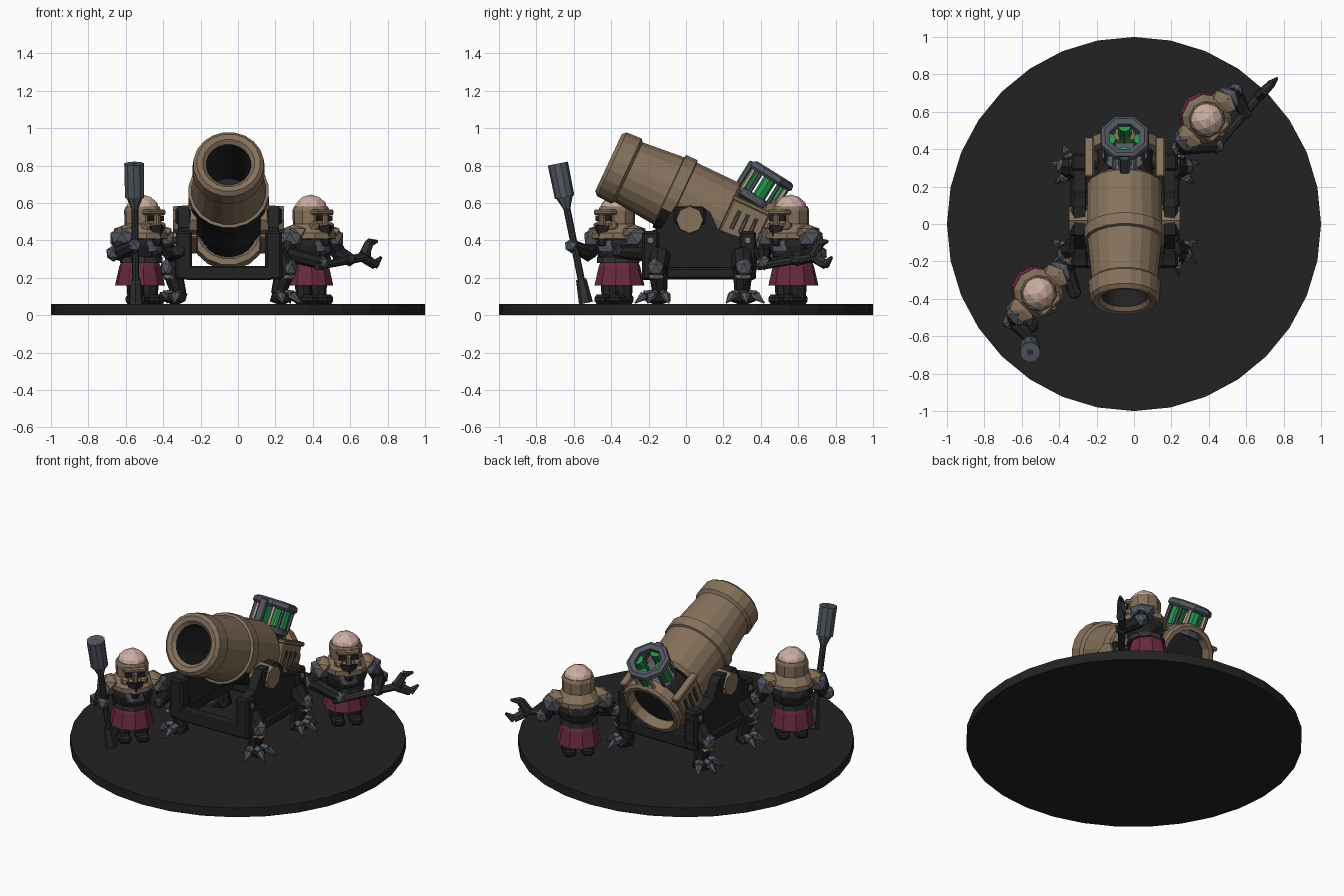
import bpy, bmesh, math
from mathutils import Matrix, Vector

if "Cube" in bpy.data.objects:
    bpy.data.objects.remove(bpy.data.objects["Cube"])


def material(name, r, g, b):
    m = bpy.data.materials.new(name)
    m.use_nodes = True
    m.diffuse_color = (r, g, b, 1)
    m.node_tree.nodes["Principled BSDF"].inputs["Base Color"].default_value = (r, g, b, 1)
    return m


BLACK = material("charcoal black", .016, .016, .016)
IRON = material("dark iron", .03, .032, .035)
GREY = material("steel grey", .085, .095, .115)
TAN = material("bronze tan", .235, .165, .105)
PINK = material("pale skin", .6, .42, .36)
RED = material("crimson cloth", .14, .022, .05)
GREEN = material("glowing green", .02, .28, .07)
T, R = Matrix.Translation, Matrix.Rotation
frame = Matrix()          # placement shared by the parts being built


def finish(name, bm, mat, local=Matrix()):
    bmesh.ops.remove_doubles(bm, verts=bm.verts, dist=.0002)
    bmesh.ops.recalc_face_normals(bm, faces=bm.faces)
    me = bpy.data.meshes.new(name)
    bm.to_mesh(me)
    bm.free()
    me.materials.append(mat)
    ob = bpy.data.objects.new(name, me)
    ob.matrix_world = frame @ local
    bpy.context.collection.objects.link(ob)
    return ob


def lathe(name, profile, mat, segs=16, local=Matrix()):
    """Revolve (height, radius) points about local z."""
    bm = bmesh.new()
    rings = [[bm.verts.new((r * math.cos(a), r * math.sin(a), z))
              for a in [math.tau * (i + .5) / segs for i in range(segs)]] for z, r in profile]
    for lo, hi in zip(rings, rings[1:]):
        for i in range(segs):
            j = (i + 1) % segs
            bm.faces.new((lo[i], lo[j], hi[j], hi[i]))
    return finish(name, bm, mat, local)


def rod(name, p, q, r0, r1, mat, segs=8):
    p, q = Vector(p), Vector(q)
    bm = bmesh.new()
    bmesh.ops.create_cone(bm, cap_ends=True, segments=segs, radius1=r0, radius2=r1, depth=(q - p).length)
    turn = (q - p).to_track_quat("Z", "Y").to_matrix().to_4x4()
    return finish(name, bm, mat, T((p + q) / 2) @ turn)


def ball(name, loc, size, mat, detail=2):
    bm = bmesh.new()
    bmesh.ops.create_icosphere(bm, subdivisions=detail, radius=1)
    bmesh.ops.scale(bm, vec=size, verts=bm.verts)
    return finish(name, bm, mat, T(loc))


def box(name, loc, size, mat, bevel=0, turn=Matrix()):
    bm = bmesh.new()
    bmesh.ops.create_cube(bm, size=1)
    bmesh.ops.scale(bm, vec=size, verts=bm.verts)
    if bevel:
        bmesh.ops.bevel(bm, geom=bm.edges[:], offset=bevel, segments=1, affect="EDGES")
    return finish(name, bm, mat, T(loc) @ turn)


def prism(name, outline, x0, x1, mat):
    """Extrude a (y, z) outline along x."""
    bm = bmesh.new()
    f = bm.faces.new([bm.verts.new((x0, y, z)) for y, z in outline])
    new = bmesh.ops.extrude_face_region(bm, geom=[f])["geom"]
    bmesh.ops.translate(bm, vec=(x1 - x0, 0, 0), verts=[v for v in new if isinstance(v, bmesh.types.BMVert)])
    return finish(name, bm, mat)


# Round base
rod("round_base", (0, 0, 0), (0, 0, .06), 1, 1, BLACK, 32)

# Mortar barrel, tilted up towards the front
CX = -.05
frame = T((CX, -.41, .813)) @ R(math.radians(-115), 4, "X")
barrel = lathe("barrel", [(.45, 0), (.45, .12), (.02, .12), (0, .14), (-.005, .17), (.015, .19), (.1, .195),
                          (.115, .178), (.35, .2), (.355, .216), (.42, .216), (.425, .202), (.68, .2),
                          (.7, .18), (.7, .15), (.87, .15), (.87, 0)], TAN, 20)
barrel.data.materials.append(BLACK)
for p in barrel.data.polygons:
    z, r = p.center.z, p.center.xy.length
    inside = z < .46 and r < .125
    if inside or z > .695 or (z > .38 and p.normal.y > .35):
        p.material_index = 1
lathe("breech_ring", [(.87, .15), (.85, .17), (.86, .2), (.92, .2), (.935, .185), (.935, .16), (.87, .155)], TAN, 16)
for s in (-1, 1):
    box("breech_panel", (s * .185, 0, .79), (.04, .24, .21), TAN, .008)
    for k in (-1, 0, 1):
        box("breech_slot", (s * .205, -.01, .79 + k * .05), (.008, .11, .025), IRON)
        rod("slot_pin", (s * .208, .04, .79 + k * .05), (s * .208, -.03, .79 + k * .05), .007, .007, TAN, 6)
    box("panel_rail", (s * .19, -.115, .79), (.05, .025, .23), TAN, .006)

# Caged power canister on the breech
frame = T((CX, .37, .6)) @ R(math.radians(-32), 4, "X")
lathe("canister_base", [(0, 0), (0, .12), (.035, .125), (.04, .1), (.04, 0)], GREY, 12)
lathe("canister_top", [(.145, .085), (.145, .125), (.16, .14), (.185, .135), (.195, .115), (.185, .085),
                       (.145, .085)], GREY, 8)
for i in range(12):
    a = math.tau * i / 12
    x, y = math.cos(a), math.sin(a)
    if i % 3 == 0:
        rod("green_tube", (x * .082, y * .082, .03), (x * .082, y * .082, .16), .036, .036, GREEN)
    else:
        rod("cage_post", (x * .115, y * .115, .02), (x * .115, y * .115, .16), .011, .011, (PINK, GREY)[i % 2], 6)
box("canister_hinge", (0, -.13, .1), (.05, .03, .16), GREY, .006)

# Carriage with cheeks, cross beams and trunnions
frame = T((CX, 0, 0))
cheek = [(-.2, .19), (.36, .19), (.38, .25), (.38, .39), (.25, .43), (.17, .46), (.13, .55), (.09, .58),
         (-.06, .58), (-.1, .52), (-.13, .47), (-.22, .44), (-.22, .25)]
for s in (-1, 1):
    prism("carriage_cheek", cheek, s * .21, s * .27, BLACK)
    box("cheek_plinth", (s * .25, .08, .225), (.085, .4, .06), BLACK, .01)
    box("bearing_block", (s * .245, .02, .53), (.08, .17, .09), BLACK, .012)
    rod("trunnion", (s * .17, .02, .51), (s * .297, .02, .51), .08, .072, TAN)
    for y in (-.19, .33):
        box("corner_post", (s * .24, y, .32), (.09, .09, .26), BLACK, .012)
        rod("post_stud", (s * .28, y, .4), (s * .292, y, .4), .022, .018, TAN, 6)
for y in (-.2, .33):
    box("cross_beam", (0, y, .225), (.46, .07, .075), BLACK, .008)

# Four clawed legs
for s in (-1, 1):
    for y, lean in ((-.14, -.55), (.3, .2)):
        out = Vector((s, lean, 0)).normalized()
        hip = Vector((s * .25, y, .33))
        knee = Vector((s * .285, y, .25)) + out * .02
        ankle = Vector((s * .265, y, .11))
        rod("thigh", hip, knee, .06, .055, BLACK)
        rod("shin", knee, ankle, .055, .04, BLACK)
        ball("knee_guard", knee + out * .025, (.045, .05, .055), GREY, 1)
        ball("knee_trim", knee - Vector((0, 0, .045)) + out * .015, (.045, .052, .02), TAN, 1)
        ball("paw", ankle + out * .02 - Vector((0, 0, .015)), (.07, .08, .045), BLACK, 1)
        for turn in (-50, 0, 50):
            d = R(math.radians(turn), 3, "Z") @ out
            base = ankle + d * .04
            mid = ankle + d * .085 - Vector((0, 0, .005))
            rod("toe", base, mid, .026, .026, GREY, 6)
            rod("claw", mid, ankle + d * .135 - Vector((0, 0, .045)), .026, .004, GREY, 6)


# Stocky crew members in masks and armour
def crew(x, y, hands):
    global frame
    frame = T((x, y, 0)) @ R(math.radians(45), 4, "Z")
    lathe("skirt", [(.29, 0), (.3, .095), (.26, .112), (.16, .135), (.165, .11), (.27, .08)], RED, 10,
          T((0, .02, 0)))
    lathe("belt", [(.28, .1), (.28, .115), (.31, .115), (.31, .1)], IRON, 10, T((0, .01, 0)))
    ball("torso", (0, 0, .37), (.13, .105, .12), BLACK)
    ball("chest_plate", (0, -.07, .37), (.075, .045, .065), GREY, 1)
    ball("back_plate", (0, .075, .39), (.1, .045, .07), IRON, 1)
    lathe("collar", [(.4, .09), (.41, .135), (.44, .135), (.49, .095), (.49, .07)], TAN, 10)
    lathe("helmet", [(.46, 0), (.46, .085), (.49, .098), (.56, .1), (.58, .092), (.58, 0)], TAN, 10)
    ball("bald_crown", (0, 0, .555), (.092, .092, .09), PINK)
    box("mask_brow", (0, -.085, .55), (.14, .05, .03), TAN, .008)
    box("mask_nose", (0, -.11, .505), (.03, .035, .07), TAN, .008)
    rod("beard", (0, -.085, .47), (0, -.11, .37), .06, .02, BLACK, 6)
    for s in (-1, 1):
        box("eye_socket", (s * .038, -.1, .518), (.04, .009, .028), BLACK)
        ball("mask_cheek", (s * .055, -.08, .475), (.03, .035, .03), TAN, 1)
        box("boot", (s * .055, -.02, .085), (.075, .14, .05), BLACK, .015)
        rod("lower_leg", (s * .055, 0, .09), (s * .055, 0, .22), .042, .05, BLACK)
        ball("shoulder_plate", (s * .155, 0, .41), (.065, .08, .065), GREY, 1)
        ball("shoulder_trim", (s * .13, 0, .445), (.055, .085, .04), TAN, 1)
        hand = Vector(hands[s > 0])
        elbow = Vector((s * .2, -.01, .33))
        rod("upper_arm", (s * .16, 0, .4), elbow, .045, .042, BLACK)
        rod("forearm", elbow, hand, .042, .035, BLACK)
        ball("elbow_guard", elbow + Vector((s * .02, .01, 0)), (.04, .045, .045), GREY, 1)
        ball("glove", hand, (.04, .042, .04), GREY if s < 0 else IRON, 1)


# Crew member with a spanner
crew(.39, .56, [(-.06, -.14, .28), (.17, -.12, .3)])
rod("spanner_shaft", (-.1, -.145, .26), (.28, -.11, .31), .02, .024, IRON)
ball("spanner_head", (.3, -.11, .315), (.05, .02, .045), IRON, 1)
for path in (((.29, .32), (.33, .385), (.39, .395)), ((.31, .3), (.37, .27), (.42, .31))):
    pts = [(px, -.11, pz) for px, pz in path]
    rod("spanner_jaw", pts[0], pts[1], .03, .026, IRON, 6)
    rod("spanner_tip", pts[1], pts[2], .026, .008, IRON, 6)

# Crew member with a ramming pole
crew(-.51, -.37, [(-.2, -.14, .37), (.14, -.13, .34)])
frame = Matrix()
low, high = Vector((-.545, -.535, .065)), Vector((-.555, -.685, .81))
rod("pole", low, high, .019, .019, IRON)
rod("pole_foot", low, low.lerp(high, .17), .038, .028, IRON, 6)
rod("pole_socket", low.lerp(high, .68), low.lerp(high, .76), .02, .045, GREY)
rod("rammer_head", low.lerp(high, .76), high, .053, .055, GREY, 10)
